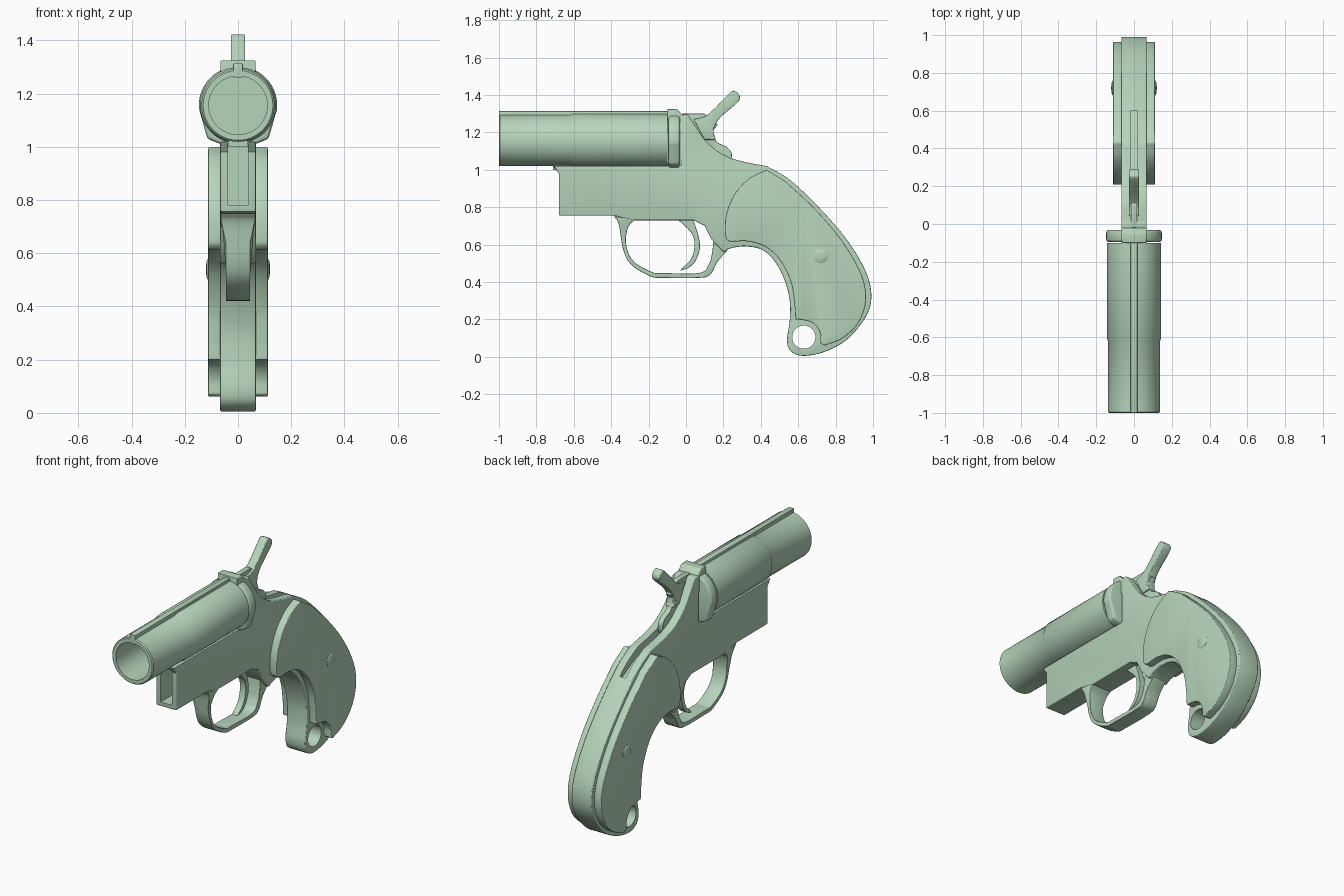
import bpy, bmesh, math
from mathutils import Vector

if "Cube" in bpy.data.objects:
    bpy.data.objects.remove(bpy.data.objects["Cube"], do_unlink=True)

# One pale green for the whole model
green = bpy.data.materials.new("pale_green")
green.use_nodes = True
colour = (0.47, 0.66, 0.50, 1)
green.diffuse_color = colour
green.node_tree.nodes["Principled BSDF"].inputs["Base Color"].default_value = colour


def spline(*points, steps=6):
    """Smooth open curve through the given points."""
    p = [Vector(q) for q in points]
    p = [p[0] * 2 - p[1]] + p + [p[-1] * 2 - p[-2]]
    out = []
    for a, b, c, d in zip(p, p[1:], p[2:], p[3:]):
        for i in range(steps):
            t = i / steps
            q = b + (c - a) * t / 2 + (a * 2 - b * 5 + c * 4 - d) * t * t / 2
            out.append(q + (b * 3 - a - c * 3 + d) * t ** 3 / 2)
    return [tuple(q) for q in out] + [tuple(points[-1])]


def circle(centre, radius, start=0, end=360, count=48):
    angles = [math.radians(start + (end - start) * i / count) for i in range(count)]
    return [(centre[0] + radius * math.cos(a), centre[1] + radius * math.sin(a)) for a in angles]


def make_object(name, bm):
    bmesh.ops.remove_doubles(bm, verts=bm.verts, dist=0.0005)
    bmesh.ops.recalc_face_normals(bm, faces=bm.faces)
    mesh = bpy.data.meshes.new(name)
    bm.to_mesh(mesh)
    bm.free()
    obj = bpy.data.objects.new(name, mesh)
    bpy.context.collection.objects.link(obj)
    mesh.materials.append(green)
    return obj


def prism(name, outline, low, high, axis="x"):
    """Extrude an outline: (y, z) pairs along x, or (x, z) pairs along y."""
    place = (lambda u, v, w: (w, u, v)) if axis == "x" else (lambda u, v, w: (u, w, v))
    bm = bmesh.new()
    face = bm.faces.new([bm.verts.new(place(u, v, low)) for u, v in outline])
    made = bmesh.ops.extrude_face_region(bm, geom=[face])["geom"]
    move = Vector(place(0, 0, high - low))
    bmesh.ops.translate(bm, vec=move, verts=[g for g in made if isinstance(g, bmesh.types.BMVert)])
    return make_object(name, bm)


def lathe(name, profile, centre, axis):
    """Turn (radius, distance) pairs around an axis through centre."""
    bm = bmesh.new()
    spin = Vector(axis)
    verts = [bm.verts.new(Vector(centre) + Vector((0, 0, r)) + spin * d) for r, d in profile]
    edges = [bm.edges.new(pair) for pair in zip(verts, verts[1:])]
    bmesh.ops.spin(bm, geom=verts + edges, cent=centre, axis=spin, angle=math.tau, steps=64)
    return make_object(name, bm)


def activate(obj):
    bpy.ops.object.select_all(action="DESELECT")
    obj.select_set(True)
    bpy.context.view_layer.objects.active = obj


def finish(obj, bevel=0, cutters=(), angle=22):
    """Round the edges, cut the openings, then shade."""
    activate(obj)
    if bevel:
        mod = obj.modifiers.new("bevel", "BEVEL")
        mod.width, mod.segments = bevel, 3
        mod.limit_method, mod.angle_limit = "ANGLE", math.radians(40)
        bpy.ops.object.modifier_apply(modifier=mod.name)
    for cutter in cutters:
        mod = obj.modifiers.new("cut", "BOOLEAN")
        mod.operation, mod.object, mod.solver = "DIFFERENCE", cutter, "EXACT"
        bpy.ops.object.modifier_apply(modifier=mod.name)
        bpy.data.objects.remove(cutter, do_unlink=True)
    bpy.ops.object.shade_smooth_by_angle(angle=math.radians(angle))
    return obj


# Frame: receiver, breech and grip spine in one profile
half = .067
breech_curve = spline((.01, 1.295), (.05, 1.235), (.11, 1.15), (.2, 1.08), (.3, 1.045), (.43, 1.02))
backstrap = spline((.43, 1.02), (.55, .95), (.7, .81), (.85, .64), (.95, .48), (.99, .35),
                   (.97, .23), (.87, .1), (.75, .03), (.63, .005), (.56, .03), (.54, .09),
                   (.555, .2), (.55, .33), (.5, .47), (.42, .565), (.32, .59), (.24, .58), (.2, .56))
receiver = [(.135, .63), (.1, .7), (.04, .73), (-.28, .73), (-.39, .755), (-.68, .755),
            (-.68, .98), (-.71, 1.02), (-.03, 1.02), (-.03, 1.295)]
frame = prism("frame", breech_curve[:-1] + backstrap + receiver, -half, half)
hammer_slot = prism("hammer_slot_cutter", [(.03, 1.5), (.03, 1.1), (.2, 1), (.45, .96), (.6, .88), (.6, 1.5)],
                    -.019, .019)
front_slot = prism("front_slot_cutter", [(-.8, .78), (-.45, .78), (-.45, 1.01), (-.8, 1.01)], -.037, .037)
lanyard_hole = prism("lanyard_hole_cutter", circle((.63, .105), .062), -.2, .2)
finish(frame, .012, (hammer_slot, front_slot, lanyard_hole))

# Trigger guard: open loop hung under the frame
guard_outer = spline((-.385, .75), (-.36, .71), (-.335, .57), (-.29, .49), (-.19, .43), (-.12, .422),
                     (.07, .422), (.13, .44), (.17, .51), (.22, .565))
guard_inner = spline((.15, .66), (.14, .56), (.12, .49), (.07, .448), (-.12, .448), (-.18, .453),
                     (-.28, .51), (-.32, .6), (-.31, .69), (-.27, .74))
guard = prism("trigger_guard", guard_outer + guard_inner, -.046, .046)
finish(guard, .008)

# Flare where the guard meets the receiver
for vert in guard.data.vertices:
    vert.co.x *= 1 + .42 * min(1, max(0, (vert.co.z - .64) / .09))

# Trigger
trigger = prism("trigger", spline((.03, .75), (.06, .67), (.075, .59), (.055, .52), (.02, .48), (-.03, .46))
                + spline((-.02, .475), (.025, .52), (.045, .59), (.03, .66), (-.05, .74)), -.02, .02)
finish(trigger, .004)

# Hammer: thin web in the slot, wider thumb spur above it
web = prism("hammer_web", [(-.02, 1.27), (-.02, 1.3), (.1, 1.3), (.17, 1.24)]
            + spline((.145, 1.21), (.165, 1.15), (.22, 1.12), (.245, 1.08), (.22, 1.02), (.1, 1)), -.017, .017)
finish(web, .003)
spur = prism("hammer_spur", spline((.04, 1.27), (.1, 1.285), (.15, 1.325), (.235, 1.412), (.262, 1.42),
                                   (.287, 1.395), (.275, 1.36), (.18, 1.275), (.147, 1.21), (.16, 1.16))
             + [(.1, 1.16)], -.027, .027)
finish(spur, .01)

# Barrel: open tube with a slightly thicker rear, and a sighting rib
bore_z = 1.156
barrel = lathe("barrel", [(0, -.12), (.11, -.12), (.11, -1), (.131, -1), (.137, -.994), (.137, -.62),
                          (.143, -.61), (.143, -.1), (0, -.1)], (0, 0, bore_z), (0, 1, 0))
finish(barrel, angle=35)
rib = prism("barrel_rib", [(-.018, 1.26), (.018, 1.26), (.018, 1.314), (-.018, 1.314)], -1, -.09, "y")
finish(rib, .003)
bottom_lug = prism("barrel_lug", [(-.71, 1.0), (-.09, 1.0), (-.09, 1.04), (-.71, 1.04)], -.035, .035)
finish(bottom_lug)

# Breech collar: rounded flange with tapering skirts, and the latch on top
arc = circle((0, bore_z), .147, -8, 188)
collar = prism("breech_collar", arc + [(-.143, 1.13), (-.115, 1.03), (-.07, 1.012),
                                       (.07, 1.012), (.115, 1.03), (.143, 1.13)], -.095, -.032, "y")
finish(collar, .014)
latch = prism("barrel_latch", [(-.1, 1.2), (-.1, 1.325), (-.05, 1.325), (-.02, 1.295), (-.02, 1.2)], -.066, .066)
finish(latch, .004)

# Grip panels and their screws, one on each side
panel_outline = (spline((.43, 1), (.34, .955), (.26, .87), (.215, .76), (.21, .65), (.225, .618))
                 + spline((.25, .615), (.33, .617), (.42, .59), (.5, .52), (.56, .4), (.58, .28), (.585, .2))
                 + spline((.62, .198), (.68, .18), (.715, .13), (.72, .07))
                 + spline((.74, .06), (.83, .095), (.91, .165), (.955, .26), (.96, .36), (.92, .48),
                          (.82, .64), (.68, .8), (.53, .94)))
for side, label in ((1, "left"), (-1, "right")):
    low, high = sorted((side * .06, side * .112))
    finish(prism(label + "_grip_panel", panel_outline, low, high), .012)
    screw = lathe(label + "_grip_screw", [(0, .1), (.04, .1), (.04, .113), (.03, .118), (.016, .12), (0, .121)],
                  (0, .72, .54), (side, 0, 0))
    finish(screw, angle=35)
